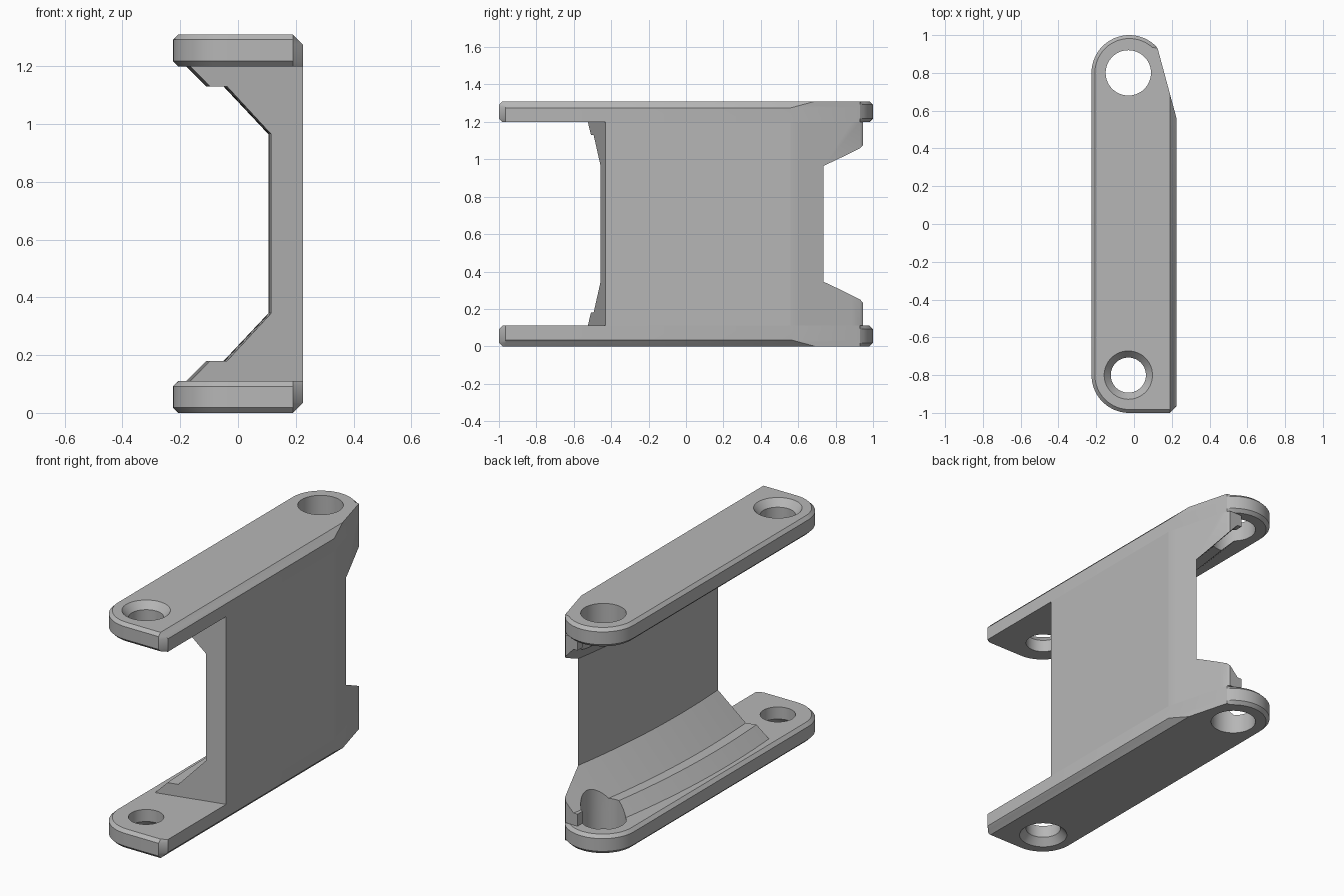
import bpy, bmesh
from math import sin, cos, radians, tau

if "Cube" in bpy.data.objects:
    bpy.data.objects.remove(bpy.data.objects["Cube"], do_unlink=True)

MID = 0.655      # half height, the plane of symmetry
THICK = 0.11     # plate thickness
HALF = 0.225     # half width
PIVOT_X = -0.03  # hole centres

grey = bpy.data.materials.new("plain grey")
grey.use_nodes = True
grey.diffuse_color = (0.47, 0.47, 0.47, 1)
grey.node_tree.nodes["Principled BSDF"].inputs["Base Color"].default_value = grey.diffuse_color


def skin(name, loops):
    """Closed solid through a stack of loops with equal point counts."""
    bm = bmesh.new()
    rings = [[bm.verts.new((x, y, z - MID)) for x, y, z in loop] for loop in loops]
    for a, b in zip(rings, rings[1:]):
        for i in range(len(a)):
            j = (i + 1) % len(a)
            bm.faces.new((a[i], a[j], b[j], b[i]))
    bm.faces.new(rings[0][::-1])
    bm.faces.new(rings[-1])
    bmesh.ops.recalc_face_normals(bm, faces=bm.faces)
    mesh = bpy.data.meshes.new(name)
    bm.to_mesh(mesh)
    bm.free()
    mesh.materials.append(grey)
    obj = bpy.data.objects.new(name, mesh)
    obj.location.z = MID
    bpy.context.collection.objects.link(obj)
    return obj


def lathe(name, y, rings, sides=64):
    """Round cutter from (radius, z) pairs."""
    return skin(name, [[(PIVOT_X + r * cos(tau * i / sides), y + r * sin(tau * i / sides), z)
                        for i in range(sides)] for r, z in rings])


def boolean(obj, cutter, operation):
    cutter.hide_render = True
    mod = obj.modifiers.new("cut", 'BOOLEAN')
    mod.object, mod.operation, mod.solver = cutter, operation, 'EXACT'


def finish(obj):
    """Apply the modifiers, then smooth the curved faces only."""
    bpy.ops.object.select_all(action='DESELECT')
    obj.select_set(True)
    bpy.context.view_layer.objects.active = obj
    for mod in list(obj.modifiers):
        bpy.ops.object.modifier_apply(modifier=mod.name)
    bpy.ops.object.shade_smooth_by_angle(angle=radians(25))


def arc(y, r, start, end, z, steps=20):
    angles = [radians(start + (end - start) * i / steps) for i in range(steps + 1)]
    return [(-0.025 + r * cos(a), y + r * sin(a), z) for a in angles]


def plate_outline(z, small, big):
    """Plate contour, inset by the small edge chamfer and the big side chamfer."""
    side = HALF - big
    return ([(0.19, -1 + small, z), (side, -0.965, z), (side, 0.56 + big * 3.7, z), (0.125, 0.93, z)]
            + arc(0.8, 0.2 - small, 48, 180, z)
            + arc(-0.8, 0.2 - small, 180, 270, z))


# Plates: chamfered slab with a plain bore at the back and a countersunk hole at the front
plates = skin("end_plates", [plate_outline(*level) for level in (
    (0, 0.018, 0.035), (0.018, 0, 0.017), (0.035, 0, 0),
    (THICK - 0.018, 0, 0), (THICK, 0.018, 0))])
bore = lathe("bore_cutter", 0.8, [(0.12, -0.1), (0.12, 2 * MID + 0.1)])
countersink = lathe("countersink_cutter", -0.8,
                    [(0.128, -0.1), (0.128, 0), (0.093, 0.04), (0.093, 0.3)])
boolean(plates, bore, 'DIFFERENCE')
boolean(plates, countersink, 'DIFFERENCE')
mirror = plates.modifiers.new("mirror", 'MIRROR')
mirror.use_axis = (False, False, True)
mirror.use_mirror_merge = False

# Web: stepped inner section swept along a shallow curve
lower = [(-0.18, THICK), (-0.11, 0.18), (-0.05, 0.18), (0.105, 0.345)]
section = lower + [(x, 2 * MID - z) for x, z in reversed(lower)]
stations = []
for i in range(33):
    y = -0.7 + 1.75 * i / 32
    bow = (y + 0.136) ** 2 / 10.5
    stations.append([(x + bow, y, z) for x, z in section]
                    + [(0.6, y, 2 * MID - THICK), (0.6, y, THICK)])
web = skin("side_web", stations)

# Footprint that trims the web to the plates and to its angled ends
footprint = [(HALF, -0.43), (HALF, 0.56), (0.125, 0.93), (0.113, 0.945),
             (0.035, 0.945), (0.035, 0.8), (-0.4, 0.8), (-0.4, -0.582)]
trim = skin("web_trim_cutter", [[(x, y, z) for x, y in footprint] for z in (-0.2, 2 * MID + 0.2)])
boolean(web, trim, 'INTERSECT')
boolean(web, bore, 'DIFFERENCE')

for part in (plates, web):
    finish(part)
for cutter in (bore, countersink, trim):
    bpy.data.objects.remove(cutter, do_unlink=True)
